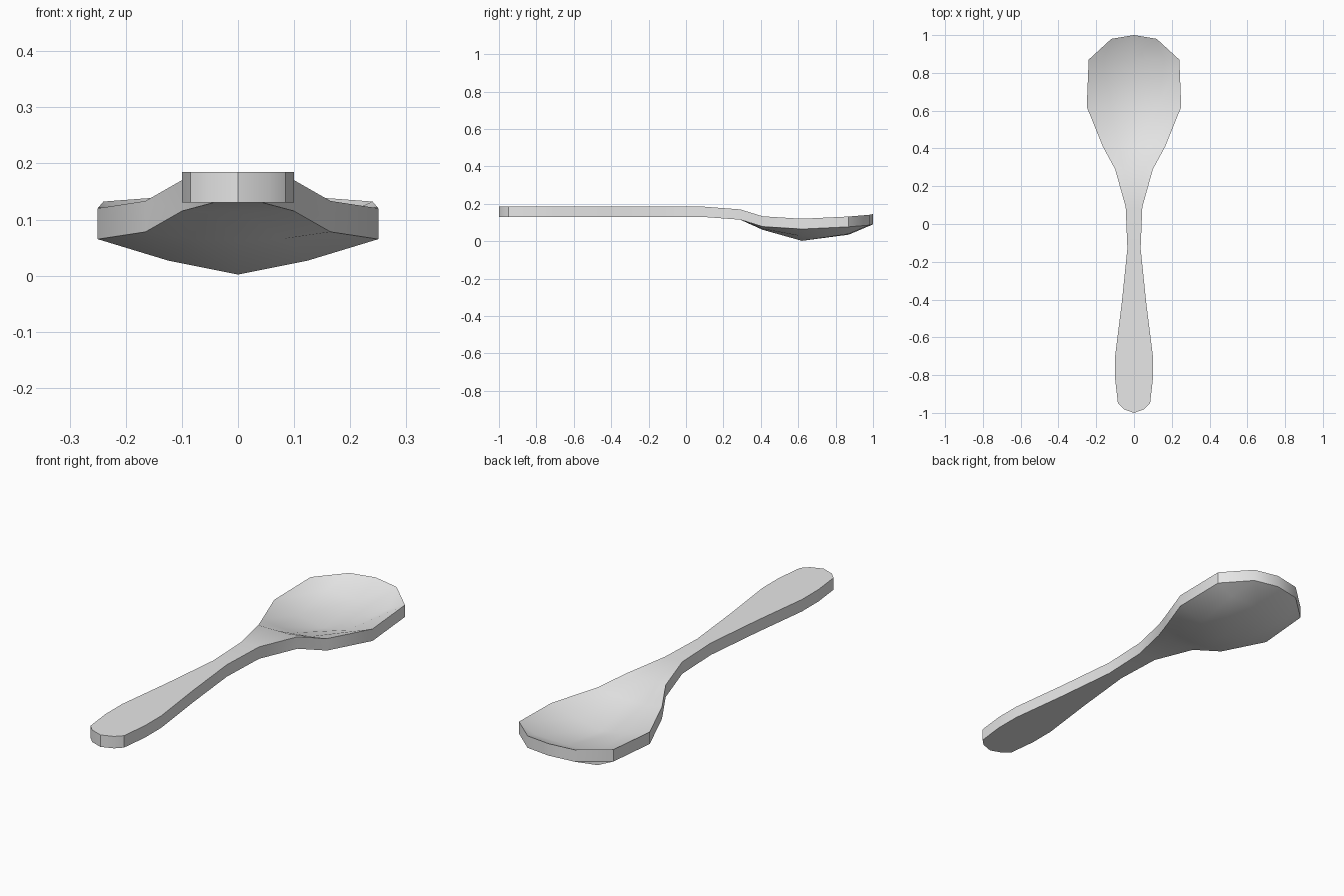
import bpy
import bmesh

cube = bpy.data.objects.get("Cube")
if cube:
    bpy.data.objects.remove(cube, do_unlink=True)

THICK = 0.055


def straight(y, half, z_mid, z_half, z_edge):
    """Cross-section at one y: centre, halfway and edge points of the top."""
    return [(0, y, z_mid), (half / 2, y, z_half), (half, y, z_edge)]


# Top surface, half of each cross-section from handle end to bowl tip
rows = [[(0, -1, 0.185), (0.055, -0.98, 0.185), (0.085, -0.95, 0.185)]]
for y, half in [(-0.82, 0.1), (-0.7, 0.1), (-0.42, 0.065), (-0.13, 0.035), (0.09, 0.044)]:
    rows.append(straight(y, half, 0.185, 0.185, 0.185))
rows += [
    straight(0.29, 0.1, 0.17, 0.17, 0.17),
    straight(0.41, 0.165, 0.116, 0.121, 0.133),
    straight(0.62, 0.25, 0.057, 0.082, 0.12),
    [(0, 0.87, 0.09), (0.16, 0.87, 0.094), (0.24, 0.87, 0.132)],
    [(0, 1, 0.145), (0.12, 0.98, 0.141)],
]

bm = bmesh.new()


def sheet(drop):
    """Mirrored grid of faces, lowered by drop."""
    grid = []
    for row in rows:
        full = [(-x, y, z) for x, y, z in reversed(row[1:])] + row
        grid.append([bm.verts.new((x, y, z - drop)) for x, y, z in full])
    for a, b in zip(grid, grid[1:]):
        if len(a) > len(b):
            # Rounded bowl corners close with a triangle
            bm.faces.new((a[0], a[1], b[0]))
            bm.faces.new((a[-2], a[-1], b[-1]))
            a = a[1:-1]
        for i in range(len(a) - 1):
            bm.faces.new((a[i], a[i + 1], b[i + 1], b[i]))
    # Perimeter loop
    return (grid[0] + [r[-1] for r in grid[1:-1]] + grid[-1][::-1]
            + [r[0] for r in grid[-2:0:-1]])


# Upper and lower skins joined by a vertical rim
upper, lower = sheet(0), sheet(THICK)
for i in range(len(upper)):
    j = (i + 1) % len(upper)
    bm.faces.new((upper[i], upper[j], lower[j], lower[i]))
bmesh.ops.recalc_face_normals(bm, faces=bm.faces[:])

mesh = bpy.data.meshes.new("spoon")
bm.to_mesh(mesh)
bm.free()
spoon = bpy.data.objects.new("spoon", mesh)
bpy.context.collection.objects.link(spoon)

# Plain grey
grey = bpy.data.materials.new("light_grey")
grey.use_nodes = True
colour = (0.8, 0.8, 0.8, 1)
grey.diffuse_color = colour
grey.node_tree.nodes["Principled BSDF"].inputs["Base Color"].default_value = colour
mesh.materials.append(grey)

# Smooth skins with a crisp rim
bpy.ops.object.select_all(action='DESELECT')
spoon.select_set(True)
bpy.context.view_layer.objects.active = spoon
bpy.ops.object.shade_smooth_by_angle(angle=0.6)
